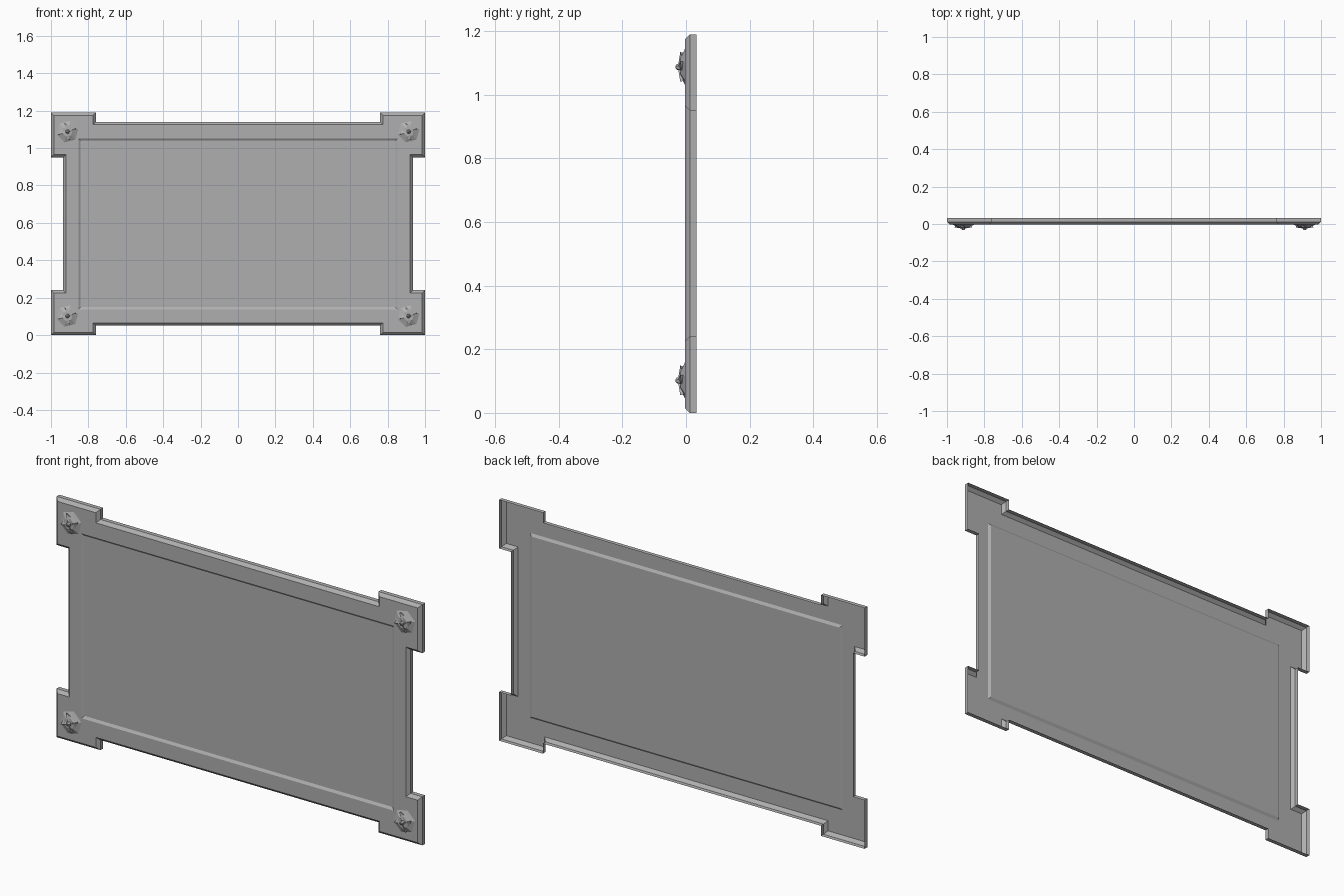
import bpy
import bmesh
from math import cos, sin, tau

cube = bpy.data.objects.get("Cube")
if cube:
    bpy.data.objects.remove(cube, do_unlink=True)

GREY = (0.43, 0.43, 0.43, 1)
grey = bpy.data.materials.new("medium grey")
grey.use_nodes = True
grey.diffuse_color = GREY
grey.node_tree.nodes["Principled BSDF"].inputs["Base Color"].default_value = GREY

MID_Z = 0.595
QUADRANTS = [(1, 1), (-1, 1), (-1, -1), (1, -1)]
FRONT, EDGE, BACK = -0.003, 0.012, 0.033
BEVEL = 0.015


def add_object(name, bm):
    mesh = bpy.data.meshes.new(name)
    bm.to_mesh(mesh)
    bm.free()
    mesh.materials.append(grey)
    obj = bpy.data.objects.new(name, mesh)
    bpy.context.collection.objects.link(obj)


def outline(bm, quarter, y):
    """Mirror one quarter of an outline into a counter-clockwise ring."""
    ring = []
    for sx, sz in QUADRANTS:
        pts = quarter if sx * sz > 0 else quarter[::-1]
        ring += [bm.verts.new((sx * x, y, MID_Z + sz * z)) for x, z in pts]
    return ring


def bridge(bm, a, b):
    n = len(a)
    for i in range(n):
        j = (i + 1) % n
        bm.faces.new((a[i], a[j], b[j], b[i]))


# Frame: thin bevelled shell, open at the back, with stepped corner blocks
b = BEVEL
outer = [(0.935, 0.355), (1, 0.355), (1, 0.595), (0.76, 0.595), (0.76, 0.545)]
shift = [(-b, b), (-b, b), (-b, -b), (b, -b), (b, -b)]
inner = [(x + dx, z + dz) for (x, z), (dx, dz) in zip(outer, shift)]

bm = bmesh.new()
back = outline(bm, outer, BACK)
edge = outline(bm, outer, EDGE)
face = outline(bm, inner, FRONT)
lip = outline(bm, [(0.854, 0.457)], FRONT)
floor = outline(bm, [(0.842, 0.445)], FRONT + 0.008)
bridge(bm, back, edge)
bridge(bm, edge, face)
n = len(inner)
for q in range(4):
    nxt = (q + 1) % 4
    bm.faces.new([lip[q]] + face[q * n:q * n + n])
    bm.faces.new((lip[q], face[q * n + n - 1], face[nxt * n], lip[nxt]))

# Recessed panel in the middle of the frame
bridge(bm, lip, floor)
bm.faces.new(floor)
add_object("frame_and_panel", bm)


# Corner rosettes: flared base, overlapping swirled petals and a centre bud
def rosette(name, cx, cz):
    bm = bmesh.new()

    def point(r, angle, y):
        return bm.verts.new((cx + r * cos(angle), y, cz + r * sin(angle)))

    def ring(r, y, count=6, turn=0.25):
        return [point(r, turn + tau * i / count, y) for i in range(count)]

    base, waist, crown = ring(0.06, FRONT), ring(0.042, -0.011), ring(0.028, -0.018)
    bridge(bm, base, waist)
    bridge(bm, waist, crown)
    bm.faces.new(crown)

    petals = 4
    for i in range(petals):
        a = 0.35 + tau * i / petals
        c = a + tau / petals
        low_out, low_in = point(0.046, a, -0.008), point(0.008, a, -0.019)
        top_out, top_in = point(0.05, c, -0.018), point(0.01, c, -0.024)
        foot_out, foot_in = point(0.046, c, -0.006), point(0.008, c, -0.017)
        bm.faces.new((low_in, low_out, top_out, top_in))
        bm.faces.new((top_in, top_out, foot_out, foot_in))
        bm.faces.new((low_out, foot_out, top_out))

    bud = [ring(0.012, -0.018), ring(0.009, -0.029), ring(0.004, -0.033)]
    bridge(bm, bud[0], bud[1])
    bridge(bm, bud[1], bud[2])
    bm.faces.new(bud[2])
    add_object(name, bm)


for sx, sz in QUADRANTS:
    name = ("top" if sz > 0 else "bottom") + ("_left" if sx > 0 else "_right") + "_rosette"
    rosette(name, sx * 0.912, MID_Z + sz * 0.493)
